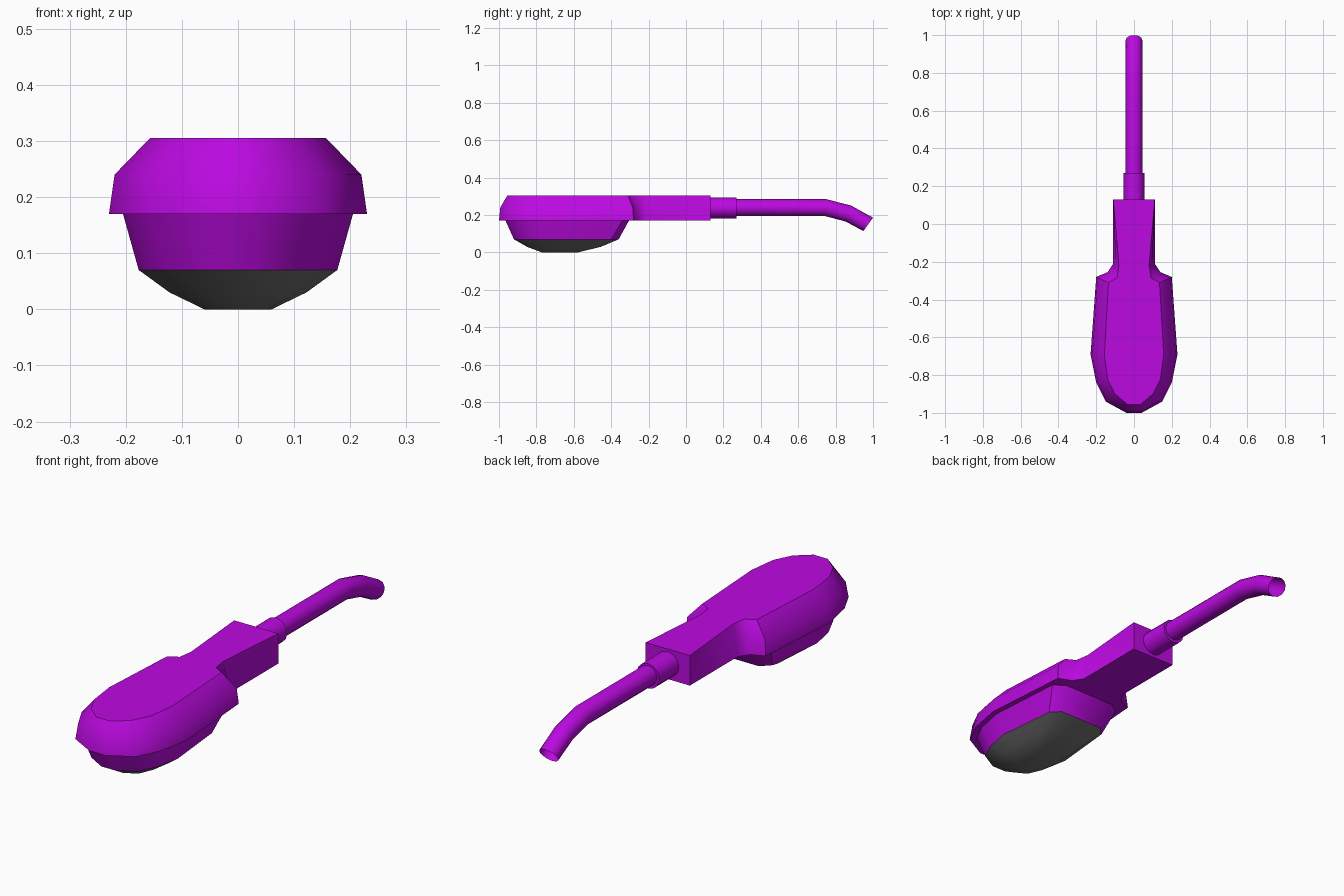
import bpy
import math
from mathutils import Vector

if "Cube" in bpy.data.objects:
    bpy.data.objects.remove(bpy.data.objects["Cube"])


def material(name, rgb):
    m = bpy.data.materials.new(name)
    m.diffuse_color = (*rgb, 1)
    m.use_nodes = True
    m.node_tree.nodes["Principled BSDF"].inputs["Base Color"].default_value = m.diffuse_color
    return m


PURPLE = material("purple_plastic", (0.50, 0.003, 0.75))
GREY = material("grey_sole", (0.16, 0.16, 0.16))


def loft(name, rings, mat, cap_start=False, cap_end=False):
    """Skin quads between closed rings that all have the same point count."""
    n = len(rings[0])
    verts = [p for ring in rings for p in ring]
    faces = []
    for r in range(len(rings) - 1):
        a, b = r * n, (r + 1) * n
        for i in range(n):
            j = (i + 1) % n
            faces.append((a + i, a + j, b + j, b + i))
    if cap_start:
        faces.append(tuple(reversed(range(n))))
    if cap_end:
        last = (len(rings) - 1) * n
        faces.append(tuple(range(last, last + n)))
    mesh = bpy.data.meshes.new(name)
    mesh.from_pydata(verts, [], faces)
    mesh.materials.append(mat)
    ob = bpy.data.objects.new(name, mesh)
    bpy.context.collection.objects.link(ob)
    bpy.ops.object.select_all(action='DESELECT')
    ob.select_set(True)
    bpy.context.view_layer.objects.active = ob
    bpy.ops.object.mode_set(mode='EDIT')
    bpy.ops.mesh.select_all(action='SELECT')
    bpy.ops.mesh.normals_make_consistent(inside=False)
    bpy.ops.object.mode_set(mode='OBJECT')
    bpy.ops.object.shade_smooth_by_angle(angle=math.radians(40))
    return ob


def outline(z, half):
    """Mirror a right-hand plan outline (front to back) into a closed ring."""
    return [(x, y, z) for x, y in half] + [(-x, y, z) for x, y in reversed(half)]


def tube(name, stations, sides=12, **caps):
    """Rings of (y, z, radius, tilt in degrees) along the centre plane."""
    rings = []
    for y, z, r, tilt in stations:
        up = Vector((0, math.sin(math.radians(tilt)), math.cos(math.radians(tilt))))
        ring = []
        for i in range(sides):
            a = 2 * math.pi * i / sides
            ring.append(Vector((r * math.cos(a), y, z)) + up * r * math.sin(a))
        rings.append(ring)
    return loft(name, rings, PURPLE, **caps)


# Upper shell with the neck block running out of its back
loft("upper_shell", [
    outline(0.17, [(.04, -1), (.15, -.94), (.20, -.84), (.23, -.69),
                   (.20, -.28), (.14, -.255), (.11, -.21), (.11, .13)]),
    outline(0.24, [(.04, -.993), (.143, -.93), (.192, -.835), (.22, -.69),
                   (.193, -.285), (.13, -.26), (.097, -.215), (.11, .13)]),
    outline(0.305, [(.035, -.955), (.10, -.90), (.14, -.82), (.157, -.69),
                    (.135, -.31), (.09, -.285), (.08, -.22), (.11, .13)]),
], PURPLE, cap_start=True, cap_end=True)

# Tapered skirt under the shell
skirt_low = outline(0.07, [(.035, -.92), (.115, -.875), (.155, -.79),
                           (.177, -.68), (.15, -.40), (.11, -.36)])
loft("lower_skirt", [
    outline(0.17, [(.04, -.965), (.135, -.91), (.18, -.82),
                   (.205, -.69), (.18, -.34), (.13, -.305)]),
    skirt_low,
], PURPLE)

# Rounded grey sole
loft("sole", [
    skirt_low,
    outline(0.03, [(.025, -.85), (.08, -.82), (.108, -.755),
                   (.122, -.67), (.11, -.50), (.08, -.455)]),
    outline(0.0, [(.015, -.77), (.035, -.76), (.052, -.72),
                  (.06, -.67), (.05, -.60), (.035, -.58)]),
], GREY, cap_end=True)

# Collar and bent hose
tube("hose_collar", [(.12, .238, .056, 0), (.27, .238, .056, 0)], cap_end=True)
tube("hose", [(.26, .24, .045, 0), (.745, .24, .045, 6),
              (.868, .208, .045, 19), (.974, .15, .044, 36)])
